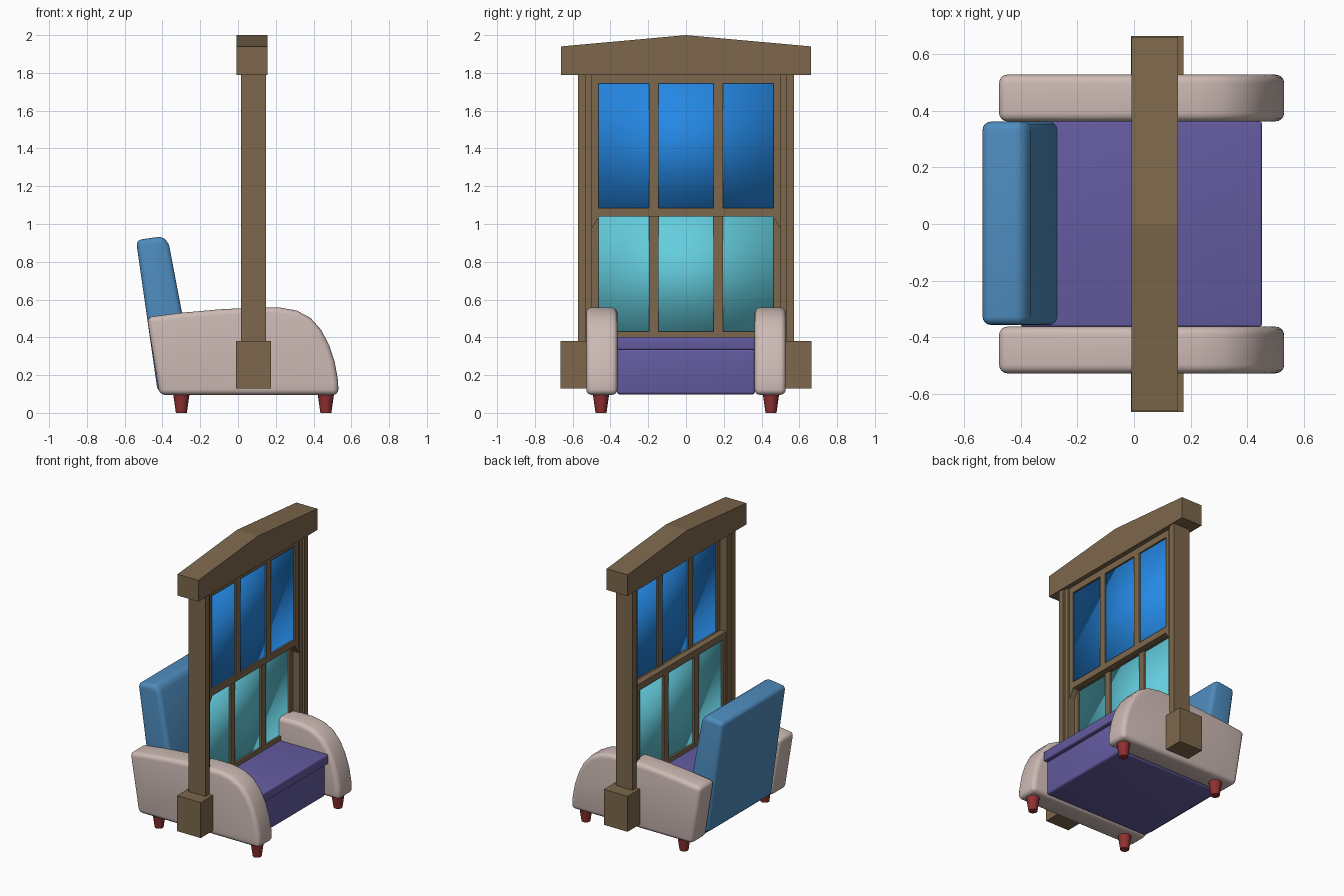
import bpy, bmesh, math

if "Cube" in bpy.data.objects:
    bpy.data.objects.remove(bpy.data.objects["Cube"], do_unlink=True)


def material(name, r, g, b):
    m = bpy.data.materials.new(name)
    m.use_nodes = True
    m.diffuse_color = (r, g, b, 1)
    m.node_tree.nodes["Principled BSDF"].inputs["Base Color"].default_value = (r, g, b, 1)
    return m


WOOD = material("brown wood", .205, .136, .072)
SKY = material("deep blue glass", .018, .246, .775)
AQUA = material("aqua glass", .127, .61, .73)
ARM = material("pale rose fabric", .61, .49, .456)
SEAT = material("purple fabric", .127, .105, .352)
BACK = material("blue fabric", .076, .262, .515)
LEG = material("red wood", .283, .03, .03)


def finish(name, bm, mat, bevel=0, smooth_angle=0):
    bmesh.ops.recalc_face_normals(bm, faces=bm.faces)
    me = bpy.data.meshes.new(name)
    bm.to_mesh(me)
    bm.free()
    me.materials.append(mat)
    ob = bpy.data.objects.new(name, me)
    bpy.context.collection.objects.link(ob)
    bpy.ops.object.select_all(action='DESELECT')
    bpy.context.view_layer.objects.active = ob
    ob.select_set(True)
    if bevel:
        mod = ob.modifiers.new("soft edges", 'BEVEL')
        mod.width = bevel
        mod.segments = 4
        mod.limit_method = 'ANGLE'
        mod.angle_limit = math.radians(35)
        bpy.ops.object.modifier_apply(modifier=mod.name)
    if smooth_angle:
        bpy.ops.object.shade_smooth_by_angle(angle=math.radians(smooth_angle))
    return ob


def prism(name, profile, place, a, b, mat, bevel=0, smooth_angle=0):
    """Extrude a 2D profile from a to b; place maps (u, v, depth) to xyz."""
    bm = bmesh.new()
    near, far = ([bm.verts.new(place(u, v, d)) for u, v in profile] for d in (a, b))
    bm.faces.new(near)
    bm.faces.new(far[::-1])
    for i in range(len(profile)):
        bm.faces.new((near[i], near[i - 1], far[i - 1], far[i]))
    return finish(name, bm, mat, bevel, smooth_angle)


def box(name, x, y, z, mat, bevel=0, smooth_angle=0):
    return prism(name, [(x[0], y[0]), (x[1], y[0]), (x[1], y[1]), (x[0], y[1])],
                 lambda u, v, d: (u, v, d), z[0], z[1], mat, bevel, smooth_angle)


def side(u, v, d):      # profile in xz, depth along y
    return (u, d, v)


def facing(u, v, d):    # profile in yz, depth along x
    return (d, u, v)


# Window surround: sill, gabled head and stepped posts
box("window_sill", (-.01, .175), (-.665, .665), (.13, .38), WOOD)
prism("gabled_head", [(-.662, 1.79), (.662, 1.79), (.662, 1.94), (0, 2), (-.662, 1.94)],
      facing, -.008, .155, WOOD)
for s, label in ((-1, "right"), (1, "left")):
    def span(a, b):
        return tuple(sorted((s * a, s * b)))
    box(label + "_post", (.015, .147), span(.53, .572), (.37, 1.8), WOOD)
    box(label + "_post_liner", (.028, .132), span(.498, .53), (.37, 1.8), WOOD)
    # Chamfered bracket hanging below the upper sash
    prism(label + "_sash_horn", [(s * .502, .97), (s * .46, 1.04), (s * .502, 1.04)],
          facing, .082, .122, WOOD)


def sash(name, x, bottom, top, glass):
    """Two rails, two stiles, two mullions and one pane."""
    z0, z1 = bottom[0], top[1]
    box(name + "_bottom_rail", x, (-.5, .5), bottom, WOOD)
    box(name + "_top_rail", x, (-.5, .5), top, WOOD)
    for s, label in ((-1, "right"), (1, "left")):
        y = sorted((s * .463, s * .5))
        box(f"{name}_{label}_stile", x, y, (z0, z1), WOOD)
        y = sorted((s * .145, s * .195))
        box(f"{name}_{label}_mullion", x, y, (z0, z1), WOOD)
    mid = (x[0] + x[1]) / 2
    box(name + "_pane", (mid - .008, mid + .008), (-.47, .47),
        (bottom[1] - .01, top[0] + .01), glass, 0, 180)


sash("upper_sash", (.082, .122), (1.04, 1.085), (1.745, 1.8), SKY)
sash("lower_sash", (.036, .08), (.375, .432), (1.04, 1.085), AQUA)

# Armrests with a rounded front
arm = [(-.415, .095), (.532, .095), (.53, .17), (.512, .27), (.482, .36), (.44, .44),
       (.385, .502), (.31, .542), (.22, .558), (.1, .558), (-.1, .548),
       (-.3, .53), (-.482, .507)]
for s, label in ((-1, "right"), (1, "left")):
    prism(label + "_armrest", arm, side, s * .363, s * .528, ARM, .03, 40)

# Seat base, overhanging cushion and reclined backrest
box("seat_base", (-.4, .425), (-.365, .365), (.098, .34), SEAT, .015, 40)
box("seat_cushion", (-.4, .452), (-.363, .363), (.335, .402), SEAT, .008, 40)
prism("backrest", [(-.425, .11), (-.24, .11), (-.27, .39), (-.365, .89),
                   (-.395, .935), (-.54, .915)],
      side, -.357, .362, BACK, .03, 40)

# Tapered feet
for x in (-.3, .465):
    for y in (-.45, .45):
        bm = bmesh.new()
        bmesh.ops.create_cone(bm, cap_ends=True, segments=16, radius1=.029,
                              radius2=.044, depth=.105)
        bmesh.ops.translate(bm, verts=bm.verts, vec=(x, y, .0525))
        place = ("front" if x > 0 else "rear") + ("_left" if y > 0 else "_right")
        finish(place + "_foot", bm, LEG, 0, 40)
